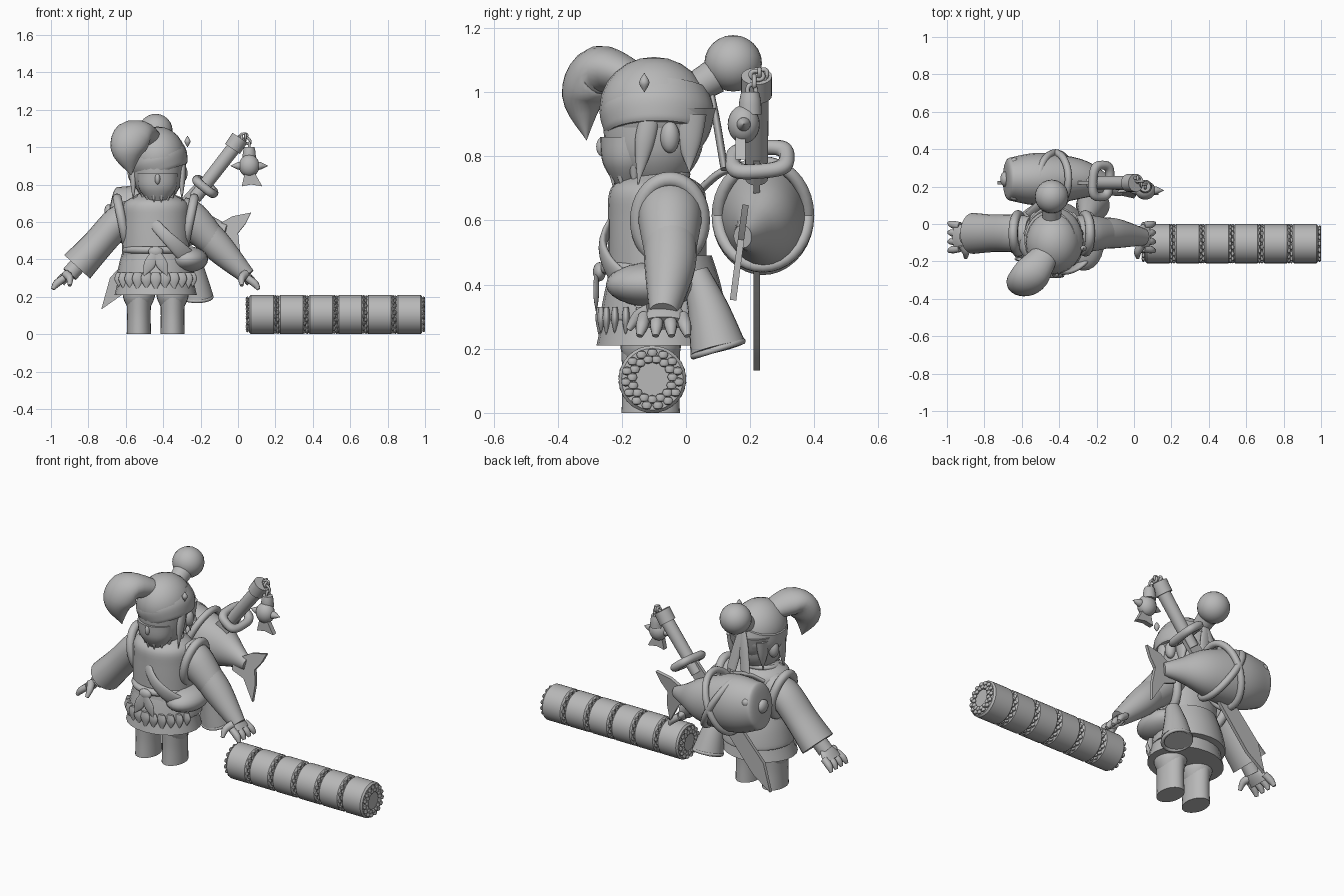
import bpy, bmesh
from math import sin, cos, pi, copysign
from mathutils import Vector, Matrix, Euler

cube = bpy.data.objects.get("Cube")
if cube:
    bpy.data.objects.remove(cube, do_unlink=True)

clay = bpy.data.materials.new("clay grey")
clay.use_nodes = True
clay.diffuse_color = (.48, .48, .48, 1)
clay.node_tree.nodes["Principled BSDF"].inputs["Base Color"].default_value = clay.diffuse_color
parts = []
across = Vector((1, 0, 0))
along = Vector((0, 1, 0))
# Shared centre lines
middle, depth, head, shoulder, sword_y = -.44, -.09, -.43, -.05, .22
sides_of_body = (("right", -1), ("left", 1))


def finish(name, bm):
    bmesh.ops.recalc_face_normals(bm, faces=bm.faces)
    mesh = bpy.data.meshes.new(name)
    bm.to_mesh(mesh)
    bm.free()
    mesh.materials.append(clay)
    obj = bpy.data.objects.new(name, mesh)
    bpy.context.collection.objects.link(obj)
    parts.append(obj)


def tube(name, path, widths, flat=1, ref=across, steps=5, sides=24):
    """Sweep an ellipse along a path; flat is its depth over its width."""
    pts = [Vector((*p, w)) for p, w in zip(path, widths)]
    last = len(pts) - 1
    curve = []
    for i in range(last):
        a, b, c, d = pts[max(i - 1, 0)], pts[i], pts[i + 1], pts[min(i + 2, last)]
        for k in range(steps):
            t = k / steps
            curve.append(b + ((c - a) * t + (a * 2 - b * 5 + c * 4 - d) * t * t
                              + (b * 3 - a - c * 3 + d) * t ** 3) / 2)
    curve.append(pts[last])
    bm = bmesh.new()
    rings = []
    for i, p in enumerate(curve):
        ahead = curve[min(i + 1, len(curve) - 1)] - curve[max(i - 1, 0)]
        tangent = ahead.to_3d().normalized()
        side = (ref - tangent * tangent.dot(ref)).normalized()
        up = tangent.cross(side) * flat
        width = max(p.w, .001)
        angles = [2 * pi * k / sides for k in range(sides)]
        rings.append([bm.verts.new(p.to_3d() + (side * cos(q) + up * sin(q)) * width) for q in angles])
    for r, s in zip(rings, rings[1:]):
        for k in range(sides):
            bm.faces.new((r[k - 1], r[k], s[k], s[k - 1]))
    bm.faces.new(rings[0])
    bm.faces.new(rings[-1])
    finish(name, bm)


def column(name, x, y, heights, widths, flat=1):
    tube(name, [(x, y, z) for z in heights], widths, flat)


def balls(name, places, size, segs=24):
    """Equal ellipsoids merged in one mesh."""
    bm = bmesh.new()
    for place in places:
        m = Matrix.Translation(place) @ Matrix.Diagonal(size).to_4x4()
        bmesh.ops.create_uvsphere(bm, u_segments=segs, v_segments=segs // 2, radius=1, matrix=m)
    finish(name, bm)


def placed(loc, rot):
    return Matrix.Translation(loc) @ Euler(rot).to_matrix().to_4x4()


def hoop(name, loc, rx, ry, thick, rot, power=1, rounds=36, sides=10):
    """Elliptical ring with an even tube; a power under one squares it off."""
    bm = bmesh.new()
    m = placed(loc, rot)
    grid = []
    for i in range(rounds):
        turn = 2 * pi * i / rounds
        u, v = (copysign(abs(w) ** power, w) for w in (cos(turn), sin(turn)))
        ring = []
        for j in range(sides):
            q = 2 * pi * j / sides
            out = thick * cos(q)
            ring.append(bm.verts.new(m @ Vector(((rx + out) * u, (ry + out) * v, thick * sin(q)))))
        grid.append(ring)
    for i in range(rounds):
        for j in range(sides):
            bm.faces.new((grid[i - 1][j - 1], grid[i][j - 1], grid[i][j], grid[i - 1][j]))
    finish(name, bm)


def plate(name, outline, thick, loc, rot=(0, 0, 0)):
    """Flat x-z outline with thickness along y."""
    bm = bmesh.new()
    m = placed(loc, rot)
    face = bm.faces.new([bm.verts.new(m @ Vector((u, -thick / 2, v))) for u, v in outline])
    out = bmesh.ops.extrude_face_region(bm, geom=[face])
    verts = [e for e in out["geom"] if isinstance(e, bmesh.types.BMVert)]
    bmesh.ops.translate(bm, verts=verts, vec=m.to_3x3() @ (along * thick))
    finish(name, bm)


# Legs, tunic, torso
for side, s in sides_of_body:
    leg = middle + s * .09
    column(side + "_boot", leg, -.11, (0, .1, .2), (.065, .063, .066), flat=1.4)
    column(side + "_trouser_cuff", leg, -.11, (.14, .2, .26), (.06, .085, .08), flat=1.1)
    hoop(side + "_armhole", (middle + s * .18, shoulder, .6), .13, .1, .025, (0, pi / 2 + s * .2, 0))
column("tunic_skirt", middle, depth, (.21, .3, .48), (.22, .2, .17), flat=.86)
column("waist_wrap", middle, -.07, (.29, .3, .4, .49), (.2, .21, .19, .16), flat=.94)
column("torso", middle, depth, (.4, .6, .7, .75, .8), (.18, .18, .17, .09, .06), flat=.85)
hoop("collar", (middle, depth, .73), .1, .09, .015, (.15, 0, 0))
hoop("belt", (middle, depth, .45), .16, .16, .02, (0, 0, 0))
balls("belt_knot", [(middle, -.27, .44)], (.04, .02, .03))
balls("hip_pouch", [(-.27, -.1, .4)], (.11, .15, .07))
tube("shoulder_sash", [(-.56, -.13, .72), (-.42, -.25, .56), (-.32, -.24, .46), (-.23, -.15, .37)],
     (.03, .03, .04, .05), flat=.4, ref=Vector((.6, 0, .8)))
for side, s in sides_of_body:
    ribbon = [(middle + s * drop / 2, -.28, .44 - drop) for drop in (0, .07, .13)]
    tube(side + "_belt_ribbon", ribbon, (.02, .03, 0), flat=.3)
# Leaf fringe at the hem
for i in range(-5, 6):
    turn = i / 4
    x, y = middle + .2 * sin(turn), depth - .18 * cos(turn)
    tip = .23 + .01 * (i % 2)
    column("hem_leaf", x, y, (.33, .29, tip), (.02, .03, 0), flat=.4)

# Head
column("face", head, -.1, (.71, .74, .82, .96), (.05, .09, .13, .14), flat=1.15)
column("chin", head, -.18, (.71, .78, .86), (.05, .1, .11), flat=.8)
balls("nose", [(head, -.26, .83)], (.015, .02, .03))
balls("cap", [(middle + .01, -.1, .95)], (.15, .17, .16))
tube("headband", [(head + lift, depth, .94 - lift * 3) for lift in (.024, .018, 0, -.02)],
     (.14, .15, .16, .144), flat=1.12)
column("headband_leaf", -.27, -.13, (1, 1.03, 1.06), (0, .016, 0))
tube("front_tuft", [(-.47, -.16, 1.04), (-.55, -.27, 1.07), (-.59, -.32, .98), (-.57, -.31, .85)],
     (.07, .1, .09, 0), flat=.75)
for side, s in sides_of_body:
    x = head + s * .13
    balls(side + "_ear", [(x, shoulder, .86)], (.03, .03, .05))
    tube(side + "_side_lock", [(x, -.11, .93), (x, -.13, .84), (x, -.15, .71)], (.02, .02, 0), flat=1.5)
    column(side + "_nape_lock", x - s * .03, .01, (.93, .84, .75), (.03, .02, 0), flat=1.8)
    tube(side + "_bun_ribbon", [(middle + s * fall / 5, .08 + fall / 6, 1 - fall) for fall in (0, .1, .24)],
         (.02, .03, .03), flat=.4)
    for k in range(3):
        turn = k / 2 + .25
        column("beard_tuft", head + s * .08 * sin(turn), -.13 - .1 * cos(turn), (.77, .7), (.02, 0))
column("back_hair", head, -.03, (.8, .86, .95), (.06, .11, .14), flat=.9)
balls("hair_bun", [(middle, .147, 1.09)], (.09, .09, .088))
tube("bun_tie", [(middle, .04, 1.02), (middle, .09, 1.05)], (.05, .055))

# Arms and hands
tube("right_sleeve", [(-.55, shoulder, .65), (-.64, shoulder, .6), (-.75, shoulder, .48), (-.86, shoulder, .36)],
     (.09, .1, .1, .11), flat=.85, ref=along)
tube("left_sleeve", [(-.32, shoulder, .65), (-.25, shoulder, .61), (-.14, shoulder, .5)],
     (.09, .1, .08), ref=along)
tube("left_forearm", [(-.2, shoulder, .57), (-.1, shoulder, .46), (.05, -.07, .31)], (.08, .08, .045), ref=along)
tube("right_wrist", [(-.83, -.06, .4), (-.9, -.07, .32)], (.045, .045), ref=along)
for side, s in sides_of_body:
    wrist = Vector((middle + s * .48, -.07, .31))

    def reach(out, y, z):
        return wrist + Vector((out * s, y, z))
    tube(side + "_palm", [reach(-.03, 0, .03), wrist, reach(.03, 0, -.03)], (.04, .065, .07), flat=.4, ref=along)
    for k in range(4):
        spread = k - 1.5
        tube(side + "_finger", [reach(.01, spread * .04, -.01), reach(.05, spread * .045, -.04),
                                reach(.07, spread * .05, -.07)], (.02, .02, .01), sides=10)
    tube(side + "_thumb", [reach(0, -.04, .01), reach(-.02, -.08, -.01), reach(-.02, -.11, -.05)],
         (.024, .02, .01), sides=10)

# Horn hanging at the left hip
tube("hip_horn", [(-.25, .03, .44), (-.235, .07, .32), (-.22, .1, .2)], (.04, .065, .088))
hoop("horn_rim", (-.22, .1, .2), .08, .08, .01, (.3, 0, 0))

# Fish carried on the back
spine = [(x, .24 - max(0, x + .25) / 3, .54 - x / 6) for x in (-.69, -.68, -.64, -.5, -.3, -.16, -.06)]
tube("fish_body", spine, (.02, .1, .12, .14, .11, .06, .03), flat=1.2, ref=along)
balls("fish_eyes", [(-.64, .15, .7), (-.64, .33, .7)], (.025, .025, .025))
balls("fish_mouth", [spine[0]], (.025, .04, .04))
plate("fish_tail", [(-.12, .03), (0, .1), (.1, .12), (.07, .06), (.03, .01), (.04, -.08), (.03, -.18),
                    (-.04, -.06), (-.12, -.03)], .02, (-.03, .17, .53), (-.13, 0, 0))
for tilt in (-.5, .4):
    hoop("fish_strap", (-.42, .24, .615), .18, .14, .02, (0, pi / 2 + tilt, 0))
tube("carry_strap", [(-.56, shoulder + .1, .7), (-.5, .11, .75), (-.45, .2, .78)], (.025, .025, .02), flat=.5)

# Sword slung behind, leaning toward the left shoulder
tilted = (.1, .68, 0)
plate("sword_blade", [(-.04, 0), (.04, 0), (.03, -.74), (-.01, -.88), (-.08, -.72)], .02,
      (-.17, sword_y, .81), (0, .68, 0))
hoop("sword_guard", (-.175, .23, .79), .058, .085, .024, tilted, power=.65)
tube("sword_grip", [(-.23, sword_y, .73), (-.02, sword_y, 1)], (.035, .038), steps=1)
tube("sword_pommel", [(-.03, sword_y, .99), (.01, sword_y, 1.05)], (.048, .048), steps=1)
for k in range(6):
    t = k / 5
    hoop("chain_link", (.01 + t / 20, .245 - t / 25, 1.04 + sin(t * 2.6) / 20 - t / 16), .013, .02, .007,
         (pi / 2, k * .6, k % 2 * pi / 2))

# Small fish charm on the chain
charm = .06
balls("charm_body", [(charm, .18, .9)], (.055, .05, .06))
column("charm_cap", charm, .2, (.93, .97, 1), (.036, .034, .028))
for side, s in sides_of_body:
    tube(side + "_charm_fin", [(charm + s * out, .18, .9) for out in (.03, .06, .1)], (.02, .02, 0), ref=along)
plate("charm_tail", [(-.02, .05), (.02, .05), (.07, -.04), (.01, -.03), (-.04, -.04)], .03, (charm, .17, .83))

# Segmented log with beaded joints
radius, pitch = .105, .157
for i in range(6):
    start = charm + pitch * i
    tube("log_segment", [(start + step, -radius, radius) for step in (0, .01, .13, .14)],
         (.096, radius, radius, .096), ref=along, steps=1, sides=32)
tube("log_core", [(charm, -radius, radius), (.98, -radius, radius)], (.08, .08), ref=along, steps=1)
beads = []
for joint in range(7):
    end = joint in (0, 6)
    for row in (-1, 1):
        r = .073 - row / 100 if end else .091
        x = .05 + pitch * joint + (0 if end else row / 150)
        for k in range(15):
            q = 2 * pi * (k + row / 4) / 15
            beads.append((x, r * cos(q) - radius, r * sin(q) + radius))
balls("joint_beads", beads, (.009, .016, .014), segs=8)

bpy.ops.object.select_all(action="DESELECT")
for obj in parts:
    obj.select_set(True)
bpy.context.view_layer.objects.active = parts[0]
bpy.ops.object.shade_smooth_by_angle(angle=.7)
